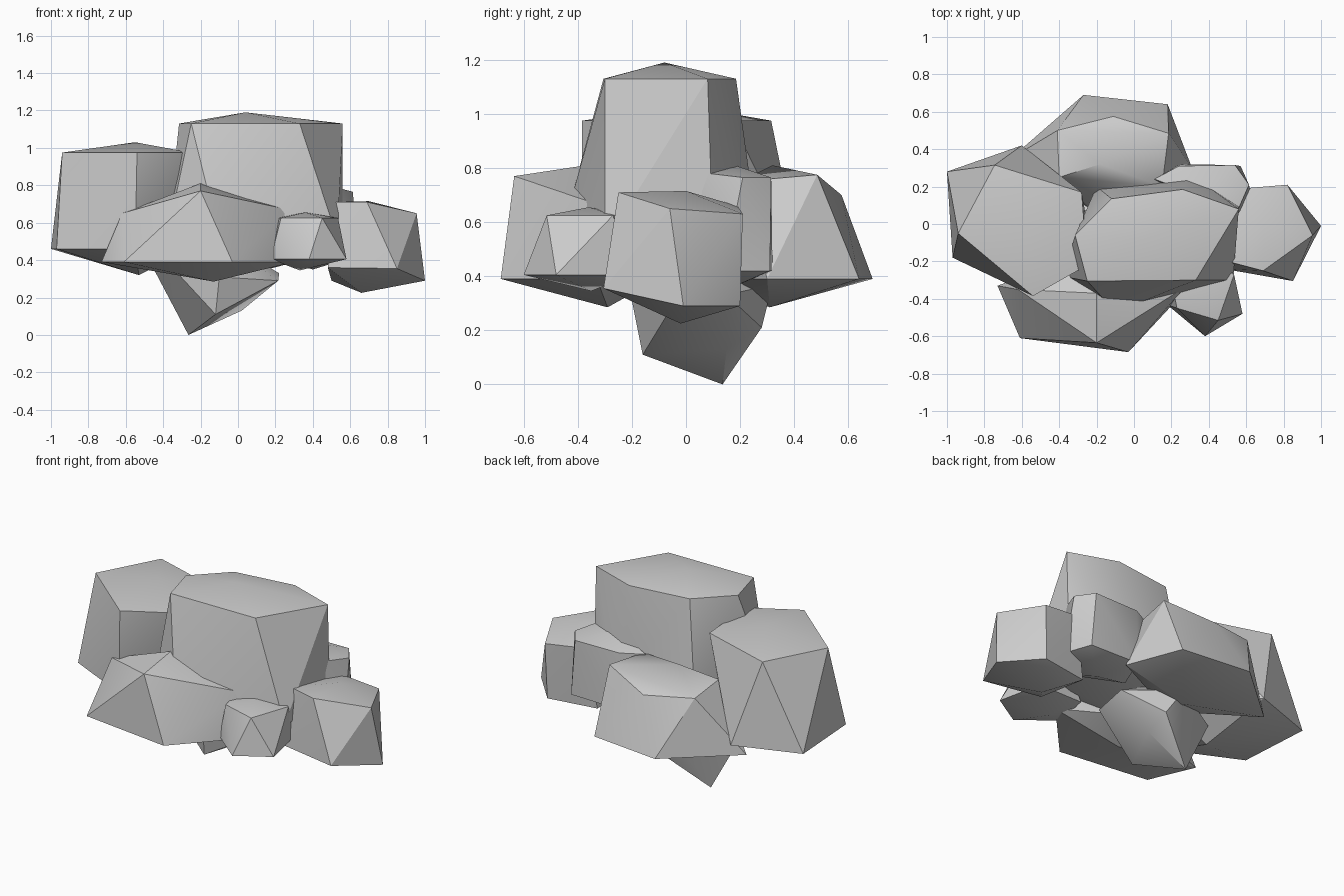
import bpy, bmesh


def ring(points, z):
    """Lift a ring of (x, y) points to height z; (x, y, z) points keep their own."""
    return [p if len(p) == 3 else (p[0], p[1], z) for p in points]


def rock(name, base, crown, lower, z_low, upper, z_up):
    """Faceted boulder: hull of a base point, wide lower ring, upper ring and crown."""
    bm = bmesh.new()
    for p in [base, crown] + ring(lower, z_low) + ring(upper, z_up):
        bm.verts.new(p)
    res = bmesh.ops.convex_hull(bm, input=bm.verts[:])
    loose = [v for v in bm.verts if not v.link_faces]
    bmesh.ops.delete(bm, geom=loose, context='VERTS')
    bmesh.ops.recalc_face_normals(bm, faces=bm.faces[:])
    mesh = bpy.data.meshes.new(name)
    bm.to_mesh(mesh)
    bm.free()
    obj = bpy.data.objects.new(name, mesh)
    bpy.context.collection.objects.link(obj)
    bpy.ops.object.select_all(action='DESELECT')
    obj.select_set(True)
    bpy.context.view_layer.objects.active = obj
    bpy.ops.object.shade_smooth_by_angle()
    return obj


# Tall boulder in the middle
rock("centre_boulder", (0.05, -0.08, 0.36), (0.04, -0.08, 1.19),
     [(-0.38, -0.28), (-0.1, -0.47), (0.53, -0.3), (0.56, 0.1), (0.3, 0.27), (-0.2, 0.2)], 0.52,
     [(-0.25, -0.305), (0.33, -0.3), (0.56, 0.08), (0.26, 0.185), (-0.12, 0.135), (-0.315, -0.06)], 1.13)

# Left boulder
rock("left_boulder", (-0.53, 0.0, 0.32), (-0.55, 0.0, 1.03),
     [(-1.0, 0.28), (-0.97, -0.18), (-0.55, -0.38), (-0.25, 0.0), (-0.6, 0.42)], 0.46,
     [(-0.94, -0.05), (-0.745, 0.315), (-0.28, 0.17), (-0.25, -0.22), (-0.54, -0.385)], 0.975)

# Broad front boulder
rock("front_boulder", (-0.13, -0.29, 0.285), (-0.2, -0.37, 0.81),
     [(-0.61, -0.61), (-0.03, -0.685), (0.3, -0.33), (-0.1, -0.1), (-0.73, -0.33)], 0.39,
     [(-0.2, -0.635, 0.77), (0.27, -0.34, 0.67), (-0.1, -0.2, 0.75), (-0.62, -0.35, 0.65)], 0.7)

# Small stone at front right
rock("front_stone", (0.33, -0.35, 0.345), (0.36, -0.36, 0.655),
     [(0.175, -0.43), (0.38, -0.6), (0.58, -0.48), (0.52, -0.2), (0.22, -0.2)], 0.405,
     [(0.23, -0.45), (0.45, -0.515), (0.535, -0.27), (0.35, -0.18), (0.2, -0.3)], 0.625)

# Rear boulder
rock("rear_boulder", (-0.1, 0.31, 0.285), (-0.18, 0.32, 0.81),
     [(0.31, 0.3), (0.18, 0.64), (-0.27, 0.69), (-0.66, 0.35), (-0.2, 0.05)], 0.39,
     [(0.185, 0.485, 0.775), (-0.11, 0.575, 0.7), (-0.41, 0.5, 0.73), (-0.4, 0.25), (0.15, 0.2)], 0.75)

# Right boulder
rock("right_boulder", (0.66, -0.02, 0.225), (0.7, 0.0, 0.715),
     [(0.85, -0.305, 0.355), (1.0, -0.01), (0.81, 0.2), (0.5, 0.15), (0.48, -0.24, 0.36)], 0.29,
     [(0.69, -0.25, 0.71), (0.955, -0.06, 0.65), (0.82, 0.21, 0.63), (0.58, 0.19), (0.5, -0.2, 0.71)], 0.66)

# Small stone at rear right
rock("rear_stone", (0.4, 0.15, 0.35), (0.35, 0.15, 0.82),
     [(0.63, 0.14), (0.57, 0.31), (0.24, 0.32), (0.15, 0.1), (0.45, -0.03)], 0.42,
     [(0.11, 0.24), (0.24, 0.31), (0.54, 0.315), (0.615, 0.21), (0.54, 0.04, 0.785)], 0.765)

# Pointed stone underneath
rock("under_stone", (-0.265, 0.135, 0.0), (-0.1, 0.05, 0.52),
     [(-0.12, -0.16, 0.11), (0.02, 0.15, 0.13), (0.0, 0.28, 0.21), (0.215, -0.05, 0.29)], 0.2,
     [(-0.46, 0.1), (-0.36, -0.14), (-0.1, -0.2, 0.31), (0.22, 0.15, 0.33), (-0.1, 0.32)], 0.37)
